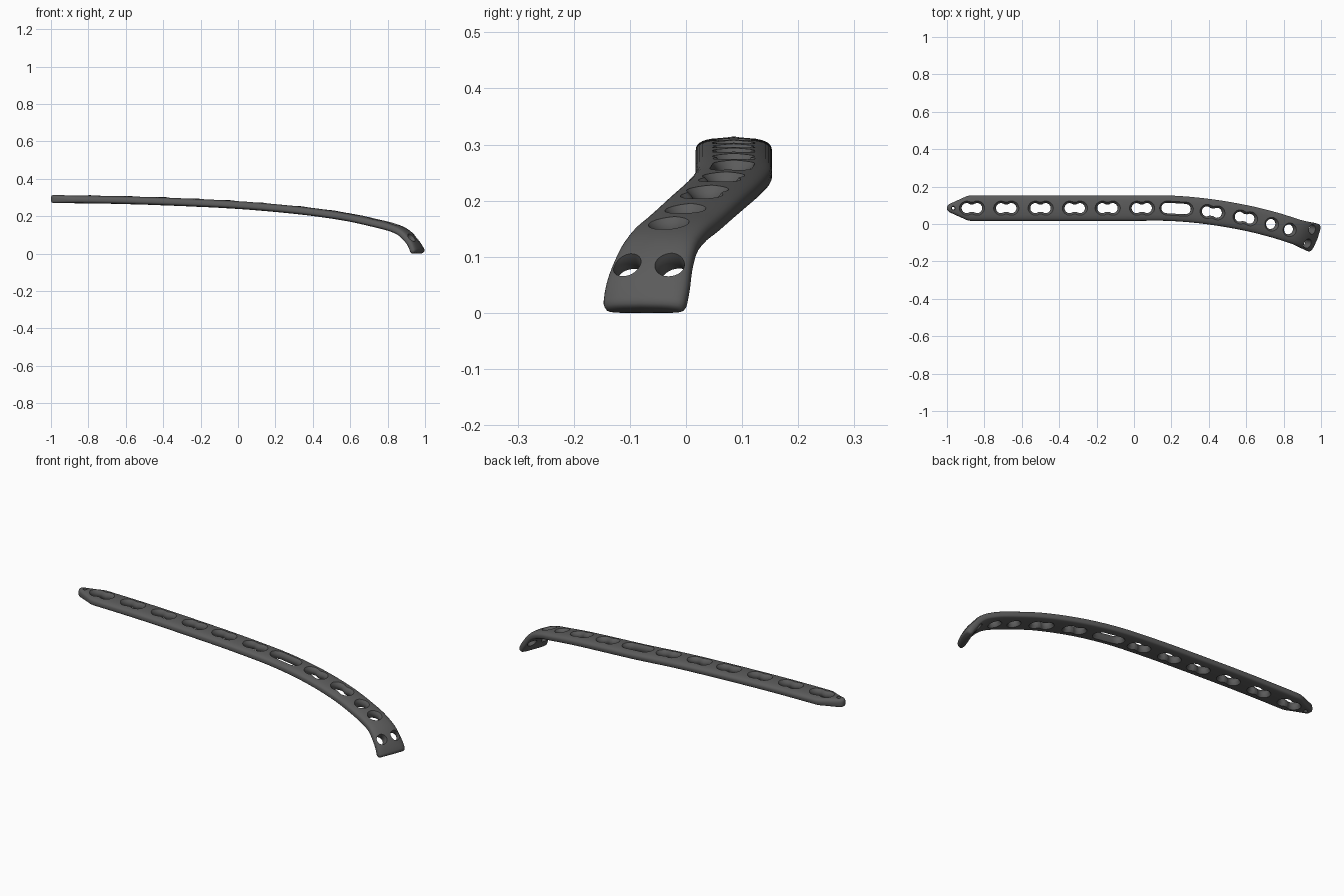
import bpy, bmesh, math
from mathutils import Vector

if "Cube" in bpy.data.objects:
    bpy.data.objects.remove(bpy.data.objects["Cube"])

# Centreline of the plate, straight shaft then a bent and hooked head
PATH = [(-1, .085, .296), (-.6, .085, .290), (-.2, .085, .275), (0, .085, .264),
        (.2, .084, .248), (.4, .066, .227), (.6, .032, .197), (.75, -.005, .164),
        (.83, -.03, .143), (.885, -.048, .118), (.925, -.062, .08),
        (.95, -.070, .043), (.966, -.076, .008)]

steel = bpy.data.materials.new("dark_steel")
steel.diffuse_color = (.105, .105, .105, 1)
steel.use_nodes = True
steel.node_tree.nodes["Principled BSDF"].inputs["Base Color"].default_value = steel.diffuse_color


def spline(points, n=24):
    """Smooth curve through the points."""
    p = [Vector(q) for q in points]
    p = [2 * p[0] - p[1]] + p + [2 * p[-1] - p[-2]]
    out = []
    for i in range(1, len(p) - 2):
        a, b, c, d = p[i - 1:i + 3]
        k = (c - b).length
        m0 = (c - a) * (k / ((c - b).length + (b - a).length))
        m1 = (d - b) * (k / ((c - b).length + (d - c).length))
        for j in range(n):
            t = j / n
            out.append((2*t**3 - 3*t*t + 1) * b + (t**3 - 2*t*t + t) * m0
                       + (3*t*t - 2*t**3) * c + (t**3 - t*t) * m1)
    return out + [p[-2]]


LINE = spline(PATH)
DIST = [0]
for a, b in zip(LINE, LINE[1:]):
    DIST.append(DIST[-1] + (b - a).length)
TOTAL = DIST[-1]


def frame(s):
    """Position, forward, sideways and up directions at length s."""
    def at(q):
        q = min(max(q, 0), TOTAL)
        i = next((k for k in range(1, len(DIST)) if DIST[k] >= q), len(DIST) - 1)
        return LINE[i - 1].lerp(LINE[i], (q - DIST[i - 1]) / (DIST[i] - DIST[i - 1]))
    fwd = (at(s + .012) - at(s - .012)).normalized()
    side = Vector((-fwd.y, fwd.x, 0)).normalized()
    return at(s), fwd, side, fwd.cross(side)


def s_at_x(x):
    i = next(k for k, p in enumerate(LINE) if p.x >= x)
    return DIST[i]


def loft(bm, rings):
    """Skin closed rings of points and cap both ends."""
    rows = [[bm.verts.new(p) for p in r] for r in rings]
    n = len(rows[0])
    for a, b in zip(rows, rows[1:]):
        for i in range(n):
            bm.faces.new((a[i], a[(i + 1) % n], b[(i + 1) % n], b[i]))
    bm.faces.new(rows[0][::-1])
    bm.faces.new(rows[-1])


def make_object(name, bm):
    bmesh.ops.recalc_face_normals(bm, faces=bm.faces)
    me = bpy.data.meshes.new(name)
    bm.to_mesh(me)
    bm.free()
    ob = bpy.data.objects.new(name, me)
    bpy.context.collection.objects.link(ob)
    me.materials.append(steel)
    return ob


def power(v, e):
    return math.copysign(abs(v) ** e, v)


def section(s):
    """Crowned, rounded cross-section with a pointed start and wider head."""
    pos, fwd, side, up = frame(s)
    w = min(.016 + .052 * s / .115, .068)
    w += .010 * min(max((s - TOTAL + .16) / .12, 0), 1)
    gap = min(s, TOTAL - s)
    edge = math.sqrt(max(1 - (1 - min(gap / .016, 1)) ** 2, 0))
    w -= .012 * (1 - edge)
    h = .022 * (.45 + .55 * edge)
    ring = []
    for i in range(28):
        a = math.tau * i / 28
        x, z = power(math.cos(a), .4), power(math.sin(a), .5)
        crown = -.007 * x * x if z > 0 else 0
        ring.append(pos + side * w * x + up * (h * z + crown))
    return ring


# Plate body
ends = [0, .002, .005, .010, .016]
count = 110
stations = ends + [.016 + (TOTAL - .032) * i / count for i in range(1, count)]
stations += [TOTAL - e for e in ends[::-1]]
bm = bmesh.new()
loft(bm, [section(s) for s in stations])
plate = make_object("bone_plate", bm)


def outline(d, r, w, n=40):
    """Two circles of radius r at +-d joined by a waist of half-width w."""
    pts = []
    for i in range(n):
        a = math.tau * (i + .5) / n
        c, q = abs(math.cos(a)), abs(math.sin(a))
        length = 0
        disc = r * r - d * d * q * q
        if disc >= 0:
            length = d * c + math.sqrt(disc)
        if w / q * c <= d:
            length = max(length, w / q)
        pts.append((length * math.cos(a), length * math.sin(a)))
    return pts


def cut_hole(bm, x, d, r, w, flare, shift=0, reach=.06):
    pos, fwd, side, up = frame(s_at_x(x))
    rings = []
    for h, f in ((-reach, .6), (-.023, .6), (-.010, 0), (.004, 0),
                 (.013, .4), (.023, 1), (reach, 1)):
        g = f * flare
        rings.append([pos + fwd * u + side * (v + shift) + up * h
                      for u, v in outline(d, r + g, w + g)])
    loft(bm, rings)


# Screw holes: double holes, one long slot, round head holes, small tip hole
bm = bmesh.new()
for x in (-.87, -.69, -.51, -.33, -.145, .04, .41, .59):
    cut_hole(bm, x, .028, .027, .020, .014)
cut_hole(bm, .225, .052, .028, .028, .012)
for x in (.73, .825):
    cut_hole(bm, x, 0, .027, .027, .012)
for shift in (-.041, .041):
    cut_hole(bm, .927, 0, .023, .023, .005, shift, .04)
cut_hole(bm, -.968, 0, .007, .007, .004)
cutter = make_object("hole_cutter", bm)
cutter.hide_render = True

mod = plate.modifiers.new("holes", 'BOOLEAN')
mod.operation, mod.solver, mod.object = 'DIFFERENCE', 'EXACT', cutter
bpy.context.view_layer.objects.active = plate
plate.select_set(True)
bpy.ops.object.modifier_apply(modifier=mod.name)
bpy.data.objects.remove(cutter)

# Rest on the ground and smooth
low = min(v.co.z for v in plate.data.vertices)
for v in plate.data.vertices:
    v.co.z -= low
bpy.ops.object.shade_smooth_by_angle(angle=math.radians(40))
